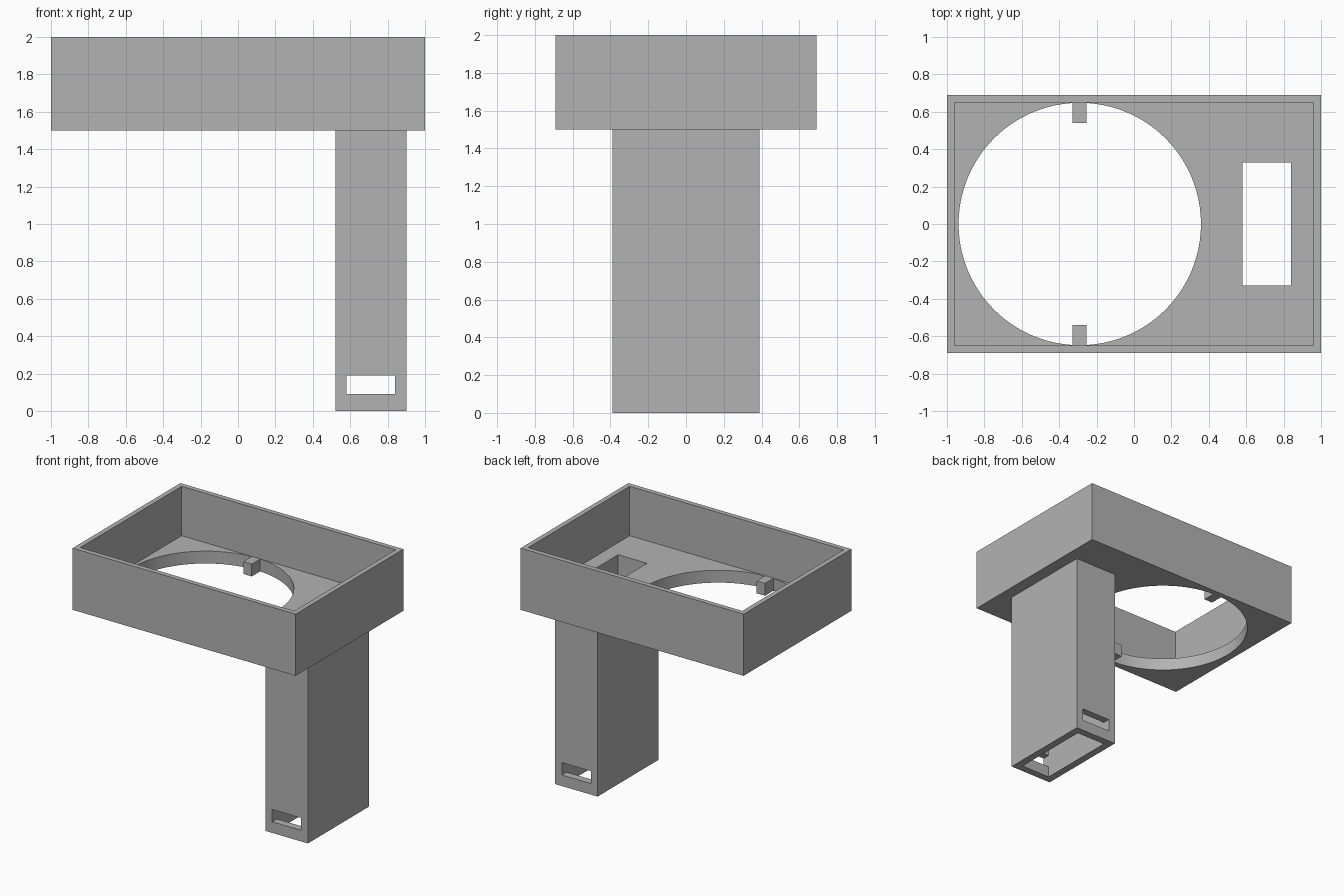
import bpy
import math

if "Cube" in bpy.data.objects:
    bpy.data.objects.remove(bpy.data.objects["Cube"], do_unlink=True)

# One plain grey plastic
GREY = (0.45, 0.45, 0.45, 1.0)
grey = bpy.data.materials.new("plain_grey")
grey.use_nodes = True
grey.diffuse_color = GREY
grey.node_tree.nodes["Principled BSDF"].inputs["Base Color"].default_value = GREY


def box(name, x, y, z):
    """Axis-aligned box from (min, max) ranges."""
    bpy.ops.mesh.primitive_cube_add(size=1)
    ob = bpy.context.object
    ob.name = name
    ob.location = [(r[0] + r[1]) / 2 for r in (x, y, z)]
    ob.scale = [r[1] - r[0] for r in (x, y, z)]
    bpy.ops.object.transform_apply(location=True, rotation=False, scale=True)
    ob.data.materials.append(grey)
    return ob


def cut(target, cutters):
    """Subtract the cutters from the target and remove them."""
    bpy.ops.object.select_all(action="DESELECT")
    bpy.context.view_layer.objects.active = target
    target.select_set(True)
    for cutter in cutters:
        mod = target.modifiers.new("cut", "BOOLEAN")
        mod.operation = "DIFFERENCE"
        mod.solver = "EXACT"
        mod.object = cutter
        bpy.ops.object.modifier_apply(modifier=mod.name)
        bpy.data.objects.remove(cutter, do_unlink=True)
    bpy.ops.object.shade_smooth_by_angle(angle=math.radians(30))


# Shared dimensions
FLOOR_LOW, FLOOR_TOP = 1.5, 1.6
HOLE_X, HOLE_R = -0.29, 0.648
DUCT_X, DUCT_Y = (0.58, 0.84), (-0.33, 0.33)

# Open tray with a round opening and a duct opening in its floor
tray = box("tray", (-1, 1), (-0.69, 0.69), (FLOOR_LOW, 2))
cavity = box("cavity_cutter", (-0.96, 0.96), (-0.65, 0.65), (FLOOR_TOP, 2.2))
bpy.ops.mesh.primitive_cylinder_add(vertices=96, radius=HOLE_R, depth=0.3,
                                    location=(HOLE_X, 0, 1.55))
round_hole = bpy.context.object
round_hole.data.materials.append(grey)
duct_hole = box("duct_cutter", DUCT_X, DUCT_Y, (1.4, 1.8))
cut(tray, [cavity, round_hole, duct_hole])

# Hollow rectangular leg with a slot through the front and back walls
leg = box("hollow_leg", (0.52, 0.9), (-0.39, 0.39), (0, FLOOR_LOW))
bore = box("bore_cutter", DUCT_X, DUCT_Y, (-0.1, 1.6))
slot = box("slot_cutter", DUCT_X, (-0.5, 0.5), (0.09, 0.19))
cut(leg, [bore, slot])

# Small tabs reaching into the round opening
for side, s in (("front", -1), ("back", 1)):
    box(side + "_tab", (-0.33, -0.255), sorted((s * 0.54, s * 0.65)),
        (FLOOR_LOW, FLOOR_TOP))
